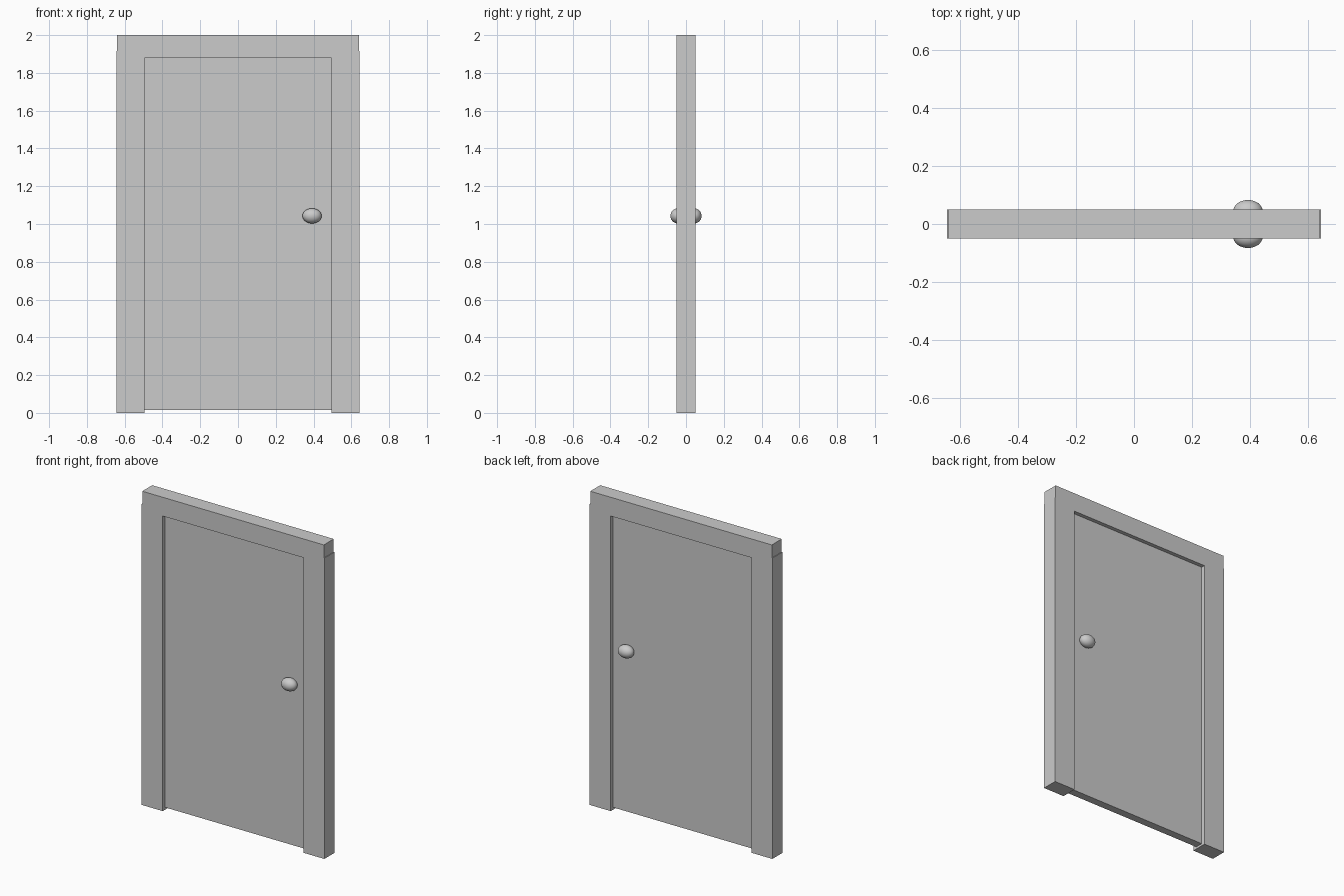
import bpy

if "Cube" in bpy.data.objects:
    bpy.data.objects.remove(bpy.data.objects["Cube"])


def box(name, x, y, z):
    """Box from (min, max) ranges on each axis."""
    bpy.ops.mesh.primitive_cube_add(size=1, location=[sum(r) / 2 for r in (x, y, z)])
    ob = bpy.context.object
    ob.name = name
    ob.scale = [r[1] - r[0] for r in (x, y, z)]
    bpy.ops.object.transform_apply(location=False, rotation=False, scale=True)
    return ob


def knob(name, y):
    """Flattened round door knob."""
    bpy.ops.mesh.primitive_uv_sphere_add(segments=32, ring_count=16, location=(0.392, y, 1.043))
    ob = bpy.context.object
    ob.name = name
    ob.scale = (0.051, 0.039, 0.04)
    bpy.ops.object.transform_apply(location=False, rotation=False, scale=True)
    bpy.ops.object.shade_smooth()


DEPTH = (-0.05, 0.05)

# Frame: two posts slightly wider than the lintel they tuck into
box("left_post", (-0.644, -0.496), DEPTH, (0, 1.917))
box("right_post", (0.496, 0.644), DEPTH, (0, 1.917))
box("lintel", (-0.64, 0.64), DEPTH, (1.88, 2.0))

# Door leaf, recessed on both sides with a gap at the floor
box("door_leaf", (-0.497, 0.497), (-0.025, 0.025), (0.014, 1.882))

# Knobs on both faces
knob("front_knob", -0.0435)
knob("back_knob", 0.0435)
